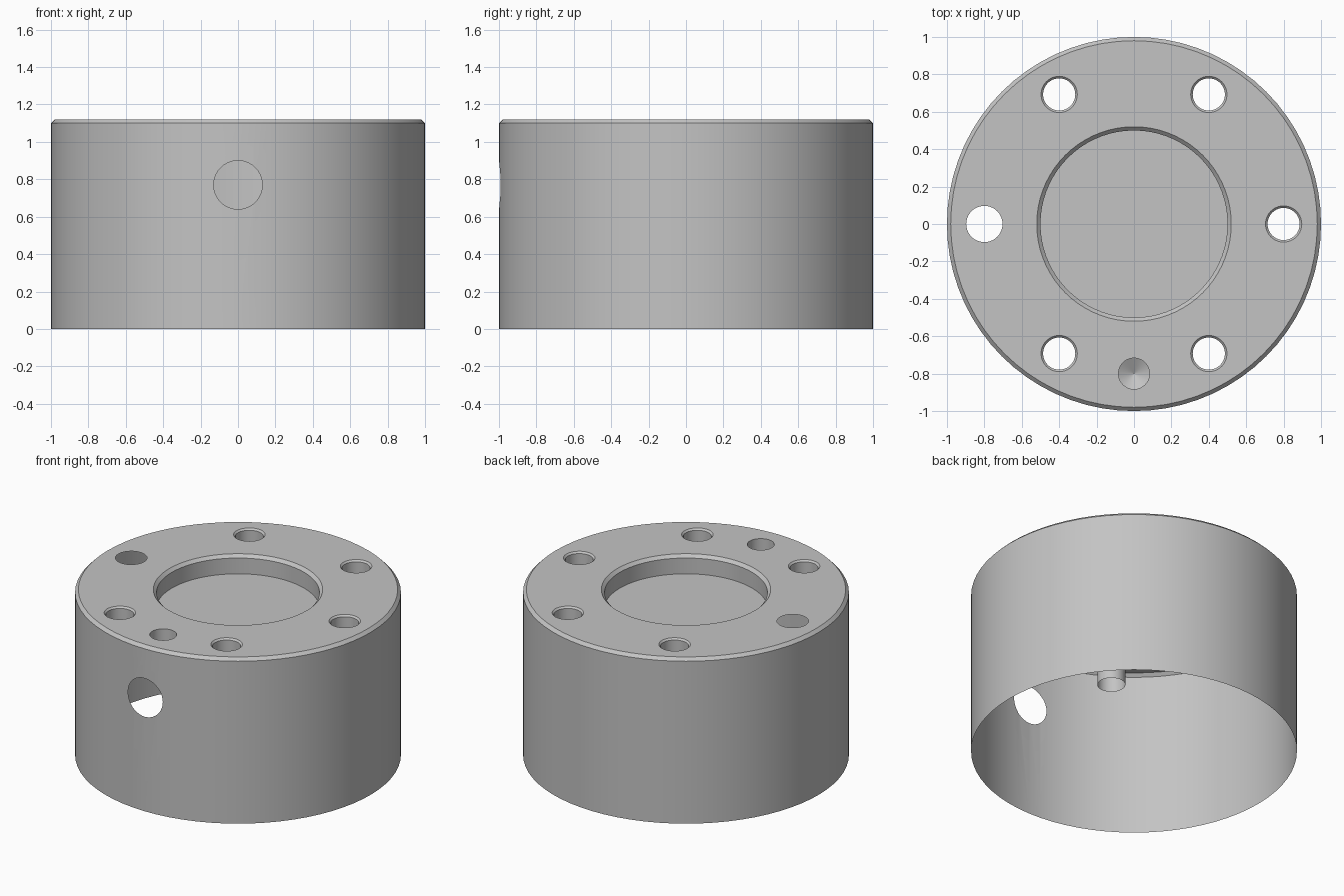
import bpy, bmesh
from math import cos, sin, pi, radians

TOP, RIM, BEVEL = 1.12, 1.0, 0.02
SEGS, HOLE_SEGS = 72, 40

cube = bpy.data.objects.get("Cube")
if cube:
    bpy.data.objects.remove(cube, do_unlink=True)

grey = bpy.data.materials.new("plain grey")
grey.use_nodes = True
grey.diffuse_color = (0.55, 0.55, 0.55, 1)
grey.node_tree.nodes["Principled BSDF"].inputs["Base Color"].default_value = grey.diffuse_color


def add_object(name, bm):
    mesh = bpy.data.meshes.new(name)
    bm.to_mesh(mesh)
    bm.free()
    mesh.materials.append(grey)
    obj = bpy.data.objects.new(name, mesh)
    bpy.context.scene.collection.objects.link(obj)
    return obj


def ring(bm, r, z, x=0, y=0, segs=SEGS):
    return [bm.verts.new((x + r * cos(2 * pi * i / segs), y + r * sin(2 * pi * i / segs), z))
            for i in range(segs)]


def lathe(name, profile, x=0, y=0, segs=SEGS, cap_start=False, cap_end=False):
    """Stack rings of (radius, z); descending profiles face the axis."""
    bm = bmesh.new()
    rings = [ring(bm, r, z, x, y, segs) for r, z in profile]
    for a, b in zip(rings, rings[1:]):
        for i in range(segs):
            j = (i + 1) % segs
            bm.faces.new((a[i], a[j], b[j], b[i]))
    if cap_start:
        bm.faces.new(rings[0][::-1])
    if cap_end:
        bm.faces.new(rings[-1])
    return add_object(name, bm)


# Outer wall: solid drum, cut by a round side port, then opened to a thin shell
wall = lathe("outer_wall", [(RIM, 0), (RIM, TOP - BEVEL), (RIM - BEVEL, TOP)],
             cap_start=True, cap_end=True)
cutter = lathe("port_cutter", [(0.13, 0.6), (0.13, 1.3)], segs=HOLE_SEGS,
               cap_start=True, cap_end=True)
cutter.rotation_euler.x = radians(90)
cutter.location.z = 0.77
cutter.hide_render = True
cut = wall.modifiers.new("side_port", 'BOOLEAN')
cut.operation, cut.solver, cut.object = 'DIFFERENCE', 'EXACT', cutter
bpy.context.view_layer.update()
wall.data = bpy.data.meshes.new_from_object(
    wall.evaluated_get(bpy.context.evaluated_depsgraph_get()))
wall.modifiers.clear()
bpy.data.objects.remove(cutter, do_unlink=True)

bm = bmesh.new()
bm.from_mesh(wall.data)
inner = [f for f in bm.faces if f.calc_center_median().xy.length < 0.95
         or abs(f.normal.z) > 0.95]
bmesh.ops.delete(bm, geom=inner, context='FACES')
bm.to_mesh(wall.data)
bm.free()

# Central pocket with a chamfered lip and flat floor
POCKET_LIP, POCKET_R, POCKET_Z = 0.52, 0.5, TOP - 0.127
lathe("central_pocket", [(POCKET_LIP, TOP), (POCKET_R, TOP - BEVEL), (POCKET_R, POCKET_Z)],
      cap_end=True)

# Six bolt holes; the one at the -x end is a plain opening without a sleeve
openings = [(POCKET_LIP, 0, 0, SEGS)]
for k in range(6):
    x, y = 0.8 * cos(k * pi / 3), 0.8 * sin(k * pi / 3)
    openings.append((0.097, x, y, HOLE_SEGS))
    if k != 3:
        lathe(f"bolt_sleeve_{k}", [(0.097, TOP), (0.086, TOP - 0.011), (0.086, TOP - 0.195)],
              x, y, HOLE_SEGS)

# Blind pin hole with a conical end
lathe("pin_hole", [(0.083, TOP), (0.083, TOP - 0.12), (0.001, TOP - 0.165)],
      0, -0.8, HOLE_SEGS, cap_end=True)
openings.append((0.083, 0, -0.8, HOLE_SEGS))

# Top plate: flat disc pierced by every opening
bm = bmesh.new()
for r, x, y, segs in [(RIM - BEVEL, 0, 0, SEGS)] + openings:
    loop = ring(bm, r, TOP, x, y, segs)
    for i in range(segs):
        bm.edges.new((loop[i], loop[(i + 1) % segs]))
bmesh.ops.triangle_fill(bm, edges=bm.edges[:], use_beauty=True, normal=(0, 0, 1))
for f in bm.faces:
    f.normal_update()
    if f.normal.z < 0:
        f.normal_flip()
add_object("top_plate", bm)

# Smooth the round surfaces, keep the edges crisp
bpy.ops.object.select_all(action='DESELECT')
for obj in bpy.context.scene.objects:
    if obj.type == 'MESH' and obj.name != "top_plate":
        obj.select_set(True)
        bpy.context.view_layer.objects.active = obj
bpy.ops.object.shade_smooth_by_angle(angle=radians(25))
